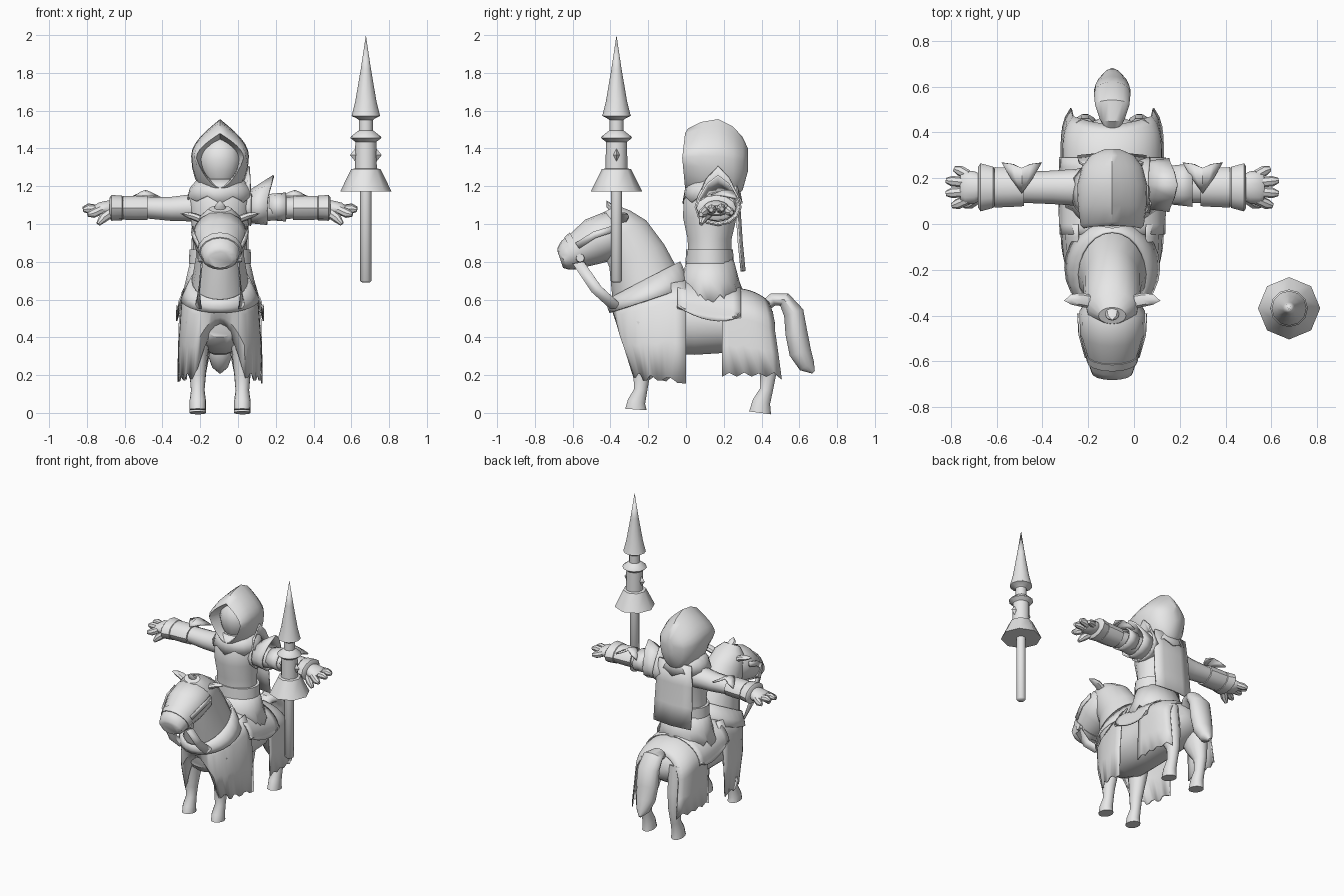
import bpy, bmesh, random
from math import sin, cos, pi, radians
from mathutils import Vector

random.seed(4)
CX = -0.095  # centre line of horse and rider
old = bpy.data.objects.get("Cube")
if old:
    bpy.data.objects.remove(old, do_unlink=True)

grey = bpy.data.materials.new("plain_grey")
grey.use_nodes = True
grey.diffuse_color = (0.8, 0.8, 0.8, 1)
grey.node_tree.nodes["Principled BSDF"].inputs["Base Color"].default_value = (0.8, 0.8, 0.8, 1)


def sheet(name, rows, closed=False, caps=False, thick=0, angle=40, dx=CX):
    """Skin a grid of points; rows may be closed rings with capped ends."""
    bm = bmesh.new()
    grid = [[bm.verts.new((p[0] + dx, p[1], p[2])) for p in row] for row in rows]
    n = len(rows[0])
    for a, b in zip(grid, grid[1:]):
        for i in range(n if closed else n - 1):
            j = (i + 1) % n
            bm.faces.new((a[i], a[j], b[j], b[i]))
    if caps:
        bm.faces.new(grid[0])
        bm.faces.new(grid[-1])
    bmesh.ops.remove_doubles(bm, verts=bm.verts, dist=0.0005)
    bmesh.ops.recalc_face_normals(bm, faces=bm.faces)
    me = bpy.data.meshes.new(name)
    bm.to_mesh(me)
    bm.free()
    me.materials.append(grey)
    ob = bpy.data.objects.new(name, me)
    bpy.context.collection.objects.link(ob)
    bpy.ops.object.select_all(action='DESELECT')
    ob.select_set(True)
    bpy.context.view_layer.objects.active = ob
    bpy.ops.object.shade_smooth_by_angle(angle=radians(angle))
    if thick:
        mod = ob.modifiers.new("thickness", 'SOLIDIFY')
        mod.thickness = thick
        mod.offset = 0


def tube(name, secs, sides=14, **kw):
    """Sections are (x, y, z, side radius, other radius)."""
    pts = [Vector(s[:3]) for s in secs]
    rows = []
    for i, s in enumerate(secs):
        t = (pts[min(i + 1, len(pts) - 1)] - pts[max(i - 1, 0)]).normalized()
        ref = Vector((0, 1, 0)) if abs(t.x) > 0.6 else Vector((1, 0, 0))
        v = t.cross(ref).normalized()
        u = v.cross(t)
        rows.append([pts[i] + u * s[3] * cos(2 * pi * k / sides) + v * s[-1] * sin(2 * pi * k / sides)
                     for k in range(sides)])
    sheet(name, rows, closed=True, caps=True, **kw)


def mid(secs):
    return [(0,) + s for s in secs]


def jag(i, amount):
    return (amount if i % 2 else -amount) * random.uniform(0.3, 1)


def band(name, secs, n=20, cy=.14, **kw):
    """Open skirt-like shell; sections are (z, half width, half depth, tooth)."""
    sheet(name, [[(w * cos(2 * pi * i / n), cy + d * sin(2 * pi * i / n), z + jag(i, tooth)) for i in range(n)]
                 for z, w, d, tooth in secs], closed=True, **kw)


# Horse body, neck, head, tail
tube("horse_body", mid([(-.33, .5, .1, .1), (-.28, .5, .16, .15), (-.15, .49, .18, .18), (.05, .485, .17, .18),
                        (.2, .485, .17, .17), (.33, .49, .18, .15), (.42, .51, .14, .11), (.46, .52, .05, .05)]), sides=18)
tube("horse_neck", mid([(-.15, .5, .17, .18), (-.2, .64, .16, .2), (-.26, .83, .127, .16), (-.33, .95, .125, .14),
                        (-.375, 1.03, .11, .09), (-.4, 1.08, .06, .04)]), sides=18)
tube("horse_head", mid([(-.33, .97, .1, .08), (-.38, .95, .143, .125), (-.48, .91, .14, .125), (-.56, .865, .115, .1),
                        (-.62, .835, .1, .085), (-.65, .815, .09, .065), (-.665, .81, .065, .045)]), sides=16)
tube("forelock", mid([(-.36, 1.06, .04, .03), (-.41, 1.1, .025, .015), (-.42, 1.125, 0, 0)]), sides=8)
tube("tail", mid([(.41, .56, .03, .03), (.46, .6, .055, .035), (.52, .6, .075, .04), (.57, .53, .08, .055),
                  (.585, .42, .08, .06), (.605, .32, .07, .06), (.64, .25, .045, .045), (.675, .215, .008, .01)]))
for s, side in ((-1, "right"), (1, "left")):
    x = s * .118
    tube(side + "_front_leg", [(x, -.21, .48, .07, .1), (x, -.22, .32, .055, .065), (x, -.235, .2, .042, .045),
                               (x, -.24, .12, .036, .036), (x, -.262, .06, .044, .048), (x, -.265, .018, .044, .058)])
    tube(side + "_rear_leg", [(x, .34, .5, .075, .13), (x, .4, .32, .065, .085), (x, .435, .21, .044, .046),
                              (x, .425, .12, .036, .036), (x, .4, .06, .042, .048), (x, .392, 0, .044, .06)])
    tube(side + "_ear", [(s * .09, -.34, 1.02, .03, .02), (s * .14, -.33, 1.04, .03, .02),
                         (s * .18, -.33, 1.05, .022, .012), (s * .21, -.335, 1.055, 0, 0)], sides=8)
    # Bridle straps and broad rein
    sheet(side + "_cheek_strap", [[(s * .115, -.585, .9), (s * .142, -.49, .96), (s * .145, -.39, .99)],
                                  [(s * .115, -.565, .87), (s * .144, -.48, .925), (s * .149, -.39, .955)]], thick=.008)
    sheet(side + "_rein", [[(s * .095, -.6, .79), (s * .11, -.5, .64), (s * .1, -.4, .55)],
                           [(s * .098, -.54, .8), (s * .11, -.45, .67), (s * .13, -.33, .56)]], thick=.006)
    tube(side + "_bit", [(s * .09, -.56, .82, .025, .025), (s * .115, -.56, .82, .022, .022)], sides=8)
tube("noseband", mid([(-.567, .862, .118, .105), (-.6, .845, .111, .096)]), sides=16)


# Front cloth wrapped round the chest, arched between the legs
def chest_cloth():
    n = 40
    rows = []
    for hw, front, k in ((.15, .37, 0), (.2, .395, .2), (.215, .37, .6), (.222, .31, 1)):
        line = []
        for i in range(n + 1):
            a = pi * i / n
            c, q = cos(a), sin(a)
            x = hw * (abs(c) ** .8) * (1 if c > 0 else -1)
            y = -front * q ** .75
            top = .7 - .12 * q
            low = max(.2 - .03 * (1 - q), .46 - 16 * x * x)
            if abs(x) > .13:
                low += jag(i // 2, .018)
            line.append((x, y, top + (low - top) * k))
        rows.append(line)
    sheet("chest_cloth", rows, thick=.008)


# Cloth draped over the horse's back; the ridge drops from front to rear
def drape(name, y0, y1, hw, top, drop, power, hem, flare=0, wrap=0, cols=8, steps=9):
    rows = []
    for j in range(cols + 1):
        f = j / cols
        y = y0 + (y1 - y0) * f
        w = hw * (1 - wrap * f ** 6)
        ridge = top - drop * f ** power
        half = []
        for i in range(steps + 1):
            a = pi / 2 * i / steps
            half.append((w * sin(a), y + flare * f * .5 * sin(a) ** 2, ridge - .16 * (1 - cos(a))))
        z = ridge - .16
        for k in (.5, 1):
            half.append((w + .008 * k, y + flare * f * (.5 + .5 * k), z + (hem(j, f) - z) * k))
        rows.append([(-x, yy, z) for x, yy, z in half[:0:-1]] + half)
    sheet(name, rows, thick=.008)


chest_cloth()
drape("rump_cloth", .19, .435, .214, .66, .07, 3, lambda j, f: .2 + jag(j, .022), flare=.07, wrap=.2)
drape("saddle_blanket", -.045, .29, .222, .715, .05, 1,
      lambda j, f: .48 + .09 * (1 - f) ** 3 + .05 * f ** 8)
collar = []
for w, yc, ry, zc, rz in ((.15, -.225, .19, .7, .1), (.185, -.205, .205, .64, .085), (.205, -.19, .21, .6, .07)):
    collar.append([(w * sin(a), yc - ry * cos(a), zc - rz * cos(a)) for a in (2 * pi * i / 24 for i in range(24))])
sheet("neck_collar", collar, closed=True, thick=.01)

# Rider torso, belt, skirt
tube("torso", [(0, y, z, w, d) for y, z, w, d in [
    (.125, .66, .15, .13), (.125, .8, .145, .115), (.125, .92, .142, .118), (.125, 1.03, .155, .143),
    (.13, 1.12, .165, .145), (.14, 1.2, .13, .115), (.15, 1.27, .08, .08)]], sides=18)
tube("belt", [(0, .125, .79, .165, .128), (0, .125, .865, .162, .124)], sides=20)
band("skirt", [(.82, .15, .118, 0), (.7, .178, .15, 0), (.6, .21, .172, .04)], cy=.128, thick=.008)

# Hood with pointed opening, face, shoulder cowl, back cape
hood = []
for y, hw, top, low in [(.07, .1, 1.45, 1.22), (.02, .12, 1.47, 1.2), (-.005, .125, 1.48, 1.19), (.01, .138, 1.505, 1.17),
                        (.08, .15, 1.54, 1.14), (.17, .153, 1.555, 1.12), (.25, .132, 1.515, 1.13),
                        (.3, .095, 1.46, 1.18), (.328, .03, 1.4, 1.28)]:
    zc = low + (top - low) * .55
    ring = []
    for i in range(24):
        a = 2 * pi * i / 24
        b = min(a, 2 * pi - a)
        up = 1 - b / (pi / 2) if b < pi / 2 else cos(b)
        taper = 1 - .35 * max(0, -up) if y < .05 else 1
        ring.append((hw * sin(a) * taper, y - .015 * (1 - abs(up)) * (y < .05),
                     zc + (top - zc if up > 0 else zc - low) * up))
    hood.append(ring)
sheet("hood", hood, closed=True, caps=True, angle=45)
tube("face", [(0, .11, z, w, w * .9) for z, w in
              [(1.18, .04), (1.22, .07), (1.28, .1), (1.34, .112), (1.39, .1), (1.43, .07), (1.46, .025)]])
band("shoulder_cowl", [(1.235, .115, .11, 0), (1.19, .155, .14, 0), (1.13, .178, .155, .025)], n=16, thick=.01)
sheet("back_cape", [[(w * k, y - .015 * abs(k), z) for k in (-1, -.5, 0, .5, 1)]
                    for z, y, w in ((1.2, .275, .13), (1.05, .285, .145), (.9, .295, .15), (.75, .31, .15))], thick=.012)

# Arms, bracers, elbow plates, hands
for s, side in ((-1, "right"), (1, "left")):
    def along(secs):
        return [(s * d, .16, z, ry, rz) for d, z, ry, rz in secs]
    tube(side + "_arm", along([(.08, 1.09, .095, .08), (.16, 1.085, .08, .073), (.26, 1.08, .073, .065),
                               (.38, 1.085, .068, .058), (.54, 1.085, .06, .05)]))
    tube(side + "_bracer", along([(.385, 1.085, .082, .066), (.45, 1.085, .086, .068), (.515, 1.085, .088, .065)]), sides=10)
    tube(side + "_glove_cuff", along([(.51, 1.085, .075, .055), (.52, 1.085, .09, .066), (.575, 1.085, .105, .068),
                                      (.585, 1.085, .09, .055)]), sides=12)
    tube(side + "_hand", along([(.56, 1.085, .05, .042), (.6, 1.082, .07, .042), (.64, 1.078, .072, .036), (.66, 1.075, .06, .025)]))
    for k, (dy, reach, drop) in enumerate([(.054, .69, -.01), (.02, .725, .01), (-.018, .725, .005), (-.054, .7, -.02)]):
        y = .16 + dy
        tube(f"{side}_finger_{k + 1}", [(s * .63, y, 1.075, .022, .024), (s * (reach - .025), y + dy * .35, 1.075 + drop, .023, .024),
                                        (s * reach, y + dy * .5, 1.07 + drop, .012, .012)], sides=8)
    tube(side + "_thumb", [(s * .58, .12, 1.06, .027, .027), (s * .62, .09, 1.03, .025, .025), (s * .645, .08, 1.0, .012, .012)], sides=8)
    sheet(side + "_elbow_plate", [[(s * .31, .268, 1.135), (s * .355, .262, 1.155), (s * .395, .245, 1.175),
                                   (s * .435, .262, 1.155), (s * .48, .268, 1.135)],
                                  [(s * .35, .2, 1.15), (s * .37, .2, 1.165), (s * .395, .2, 1.175),
                                   (s * .42, .2, 1.165), (s * .44, .2, 1.15)],
                                  [(s * .395, .135, 1.15)] * 5], thick=.012)

# Layered pauldron on the left shoulder only
for k, (x0, x1, r0, r1, spike, lean) in enumerate([(.11, .165, .1, .12, .12, -.1), (.15, .25, .1, .113, .075, .45),
                                                   (.26, .35, .08, .09, 0, 0)]):
    rows = []
    for x, r, p in ((x0, r0, 0), (x1, r1, spike)):
        row = []
        for i in range(12):
            a = 2 * pi * i / 12
            up = max(0, sin(a)) ** 3
            row.append((x + p * up * lean, .17 + r * cos(a), 1.09 + (r * .8 + p * up) * sin(a)))
        rows.append(row)
    sheet(f"pauldron_layer_{k + 1}", rows, closed=True, thick=.01)


# Lance standing beside the horse
def lathe(name, profile, sides):
    tube(name, [(.677, -.368, z, r, r) for z, r in profile], sides=sides, dx=0, angle=50)


lathe("lance_shaft", [(.69, .02), (.7, .031), (1.2, .031)], 10)
lathe("lance_guard", [(1.172, .136), (1.29, .078), (1.295, .055)], 8)
lathe("lance_grip", [(1.28, .058), (1.435, .056), (1.455, .082), (1.462, .08), (1.49, .045), (1.495, .037),
                     (1.55, .037), (1.56, .05), (1.572, .076), (1.58, .073)], 12)
lathe("lance_point", [(1.578, .074), (1.65, .056), (1.82, .027), (2.0, 0)], 12)
for s, side in ((-1, "right"), (1, "left")):
    tube(side + "_lance_stud", [(.677 + s * .056, -.368, 1.365 + z, r, r * .6)
                                for z, r in ((-.035, 0), (0, .028), (.035, 0))], sides=4, dx=0, angle=20)
